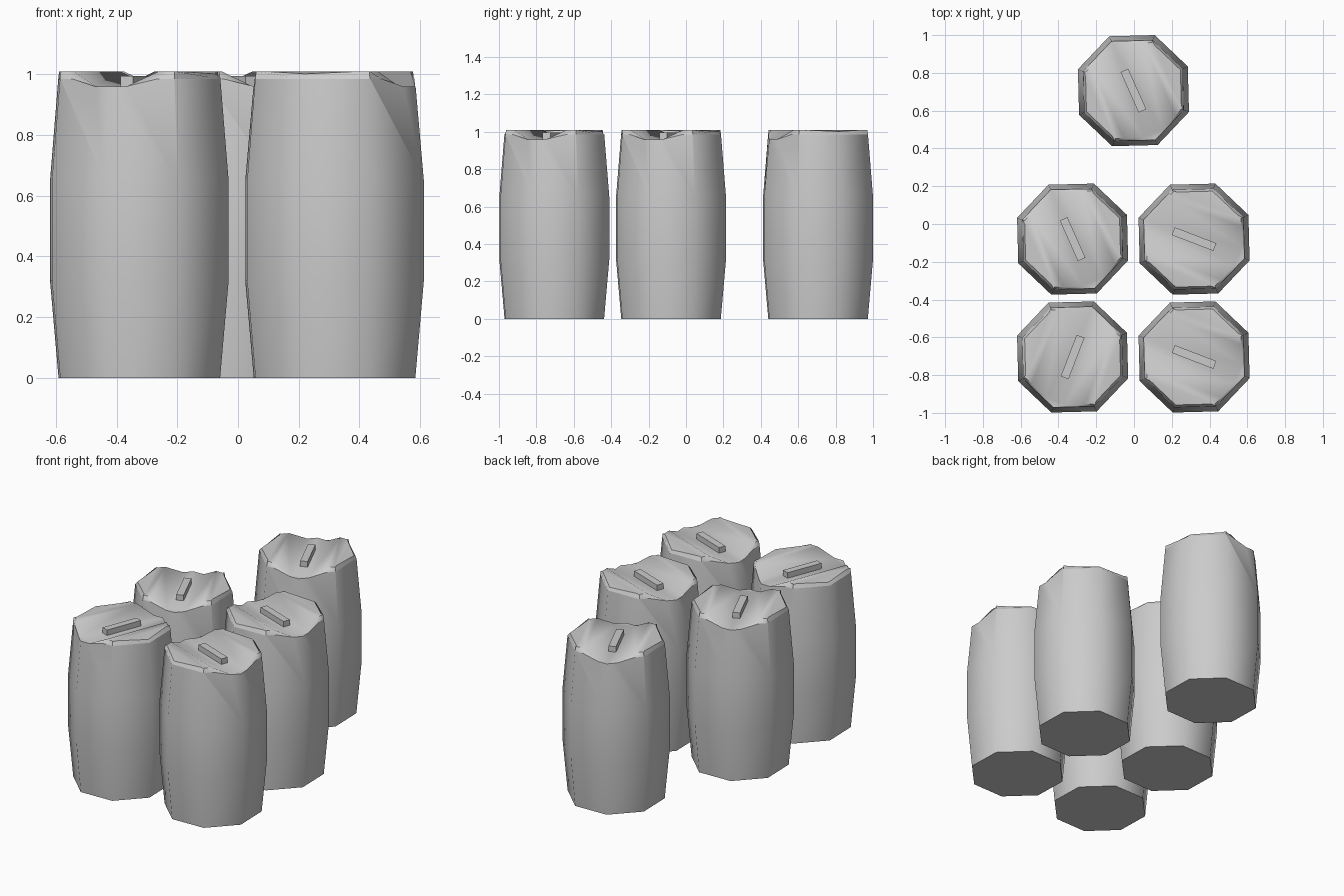
import bpy, bmesh, math
from mathutils import Vector

if "Cube" in bpy.data.objects:
    bpy.data.objects.remove(bpy.data.objects["Cube"], do_unlink=True)

grey = bpy.data.materials.new("plain grey")
grey.use_nodes = True
grey.diffuse_color = (0.6, 0.6, 0.6, 1)
grey.node_tree.nodes["Principled BSDF"].inputs["Base Color"].default_value = grey.diffuse_color

SIDES = 8
RIM = 0.985
# (height, radius) of the body rings, rim and inset lid edge
RINGS = [(0, 0.285), (0.32, 0.315), (0.65, 0.315), (RIM, 0.286), (1.01, 0.272)]
# lid height by distance from the handle line
LID = [(0, 0.96), (0.055, 0.96), (0.15, 1.01), (0.2, 1.01), (0.3, 0.998)]


def lid_height(u):
    u = abs(u)
    for (a, za), (b, zb) in zip(LID, LID[1:]):
        if u <= b:
            return za + (zb - za) * (u - a) / (b - a)
    return LID[-1][1]


def finish(name, bm, location, angle):
    bmesh.ops.recalc_face_normals(bm, faces=bm.faces)
    mesh = bpy.data.meshes.new(name)
    bm.to_mesh(mesh)
    bm.free()
    mesh.materials.append(grey)
    obj = bpy.data.objects.new(name, mesh)
    obj.location = (*location, 0)
    obj.rotation_euler.z = math.radians(angle)
    bpy.context.collection.objects.link(obj)


def barrel(name, location, angle):
    bm = bmesh.new()
    rings = []
    for z, r in RINGS:
        rings.append([bm.verts.new((r * math.cos(k * math.tau / SIDES),
                                    r * math.sin(k * math.tau / SIDES), z))
                      for k in range(SIDES)])
    bm.faces.new(rings[0][::-1])
    for low, high in zip(rings, rings[1:]):
        for k in range(SIDES):
            n = (k + 1) % SIDES
            bm.faces.new((low[k], low[n], high[n], high[k]))
    bm.faces.new(rings[-1])

    # cut the lid into strips along the handle and shape its groove
    for u, _ in LID[1:4]:
        for y in (-u, u):
            top = [f for f in bm.faces if min(v.co.z for v in f.verts) > RIM - 0.01]
            geom = top + list({e for f in top for e in f.edges}) + list({v for f in top for v in f.verts})
            bmesh.ops.bisect_plane(bm, geom=geom, plane_co=Vector((0, y, 0)),
                                   plane_no=Vector((0, 1, 0)))
    rim = {v for v in bm.verts if abs(v.co.z - RIM) < 0.001}
    for v in bm.verts:
        if v in rim:
            v.co.z = min(RIM, lid_height(v.co.y))
        elif v.co.z > RIM:
            v.co.z = lid_height(v.co.y)

    # smooth staves and lid, crisp rim and base
    bmesh.ops.recalc_face_normals(bm, faces=bm.faces)
    for f in bm.faces:
        f.smooth = True
    for e in bm.edges:
        on_rim = e.verts[0] in rim and e.verts[1] in rim
        e.smooth = not on_rim and e.calc_face_angle(0) < math.radians(50)
    finish(name, bm, location, angle)


def handle(name, location, angle):
    # small bar lying in the groove
    bm = bmesh.new()
    bmesh.ops.create_cube(bm, size=1)
    for v in bm.verts:
        v.co = (v.co.x * 0.235, v.co.y * 0.044, 0.972 + v.co.z * 0.046)
    finish(name, bm, location, angle)


PLACES = {
    "back": ((-0.003, 0.706), -66),
    "middle_left": ((0.318, -0.08), -21),
    "middle_right": ((-0.325, -0.08), -66),
    "front_left": ((0.318, -0.704), -21),
    "front_right": ((-0.325, -0.704), 249),
}
for place, (location, angle) in PLACES.items():
    barrel(place + "_barrel", location, angle)
    handle(place + "_handle", location, angle)
